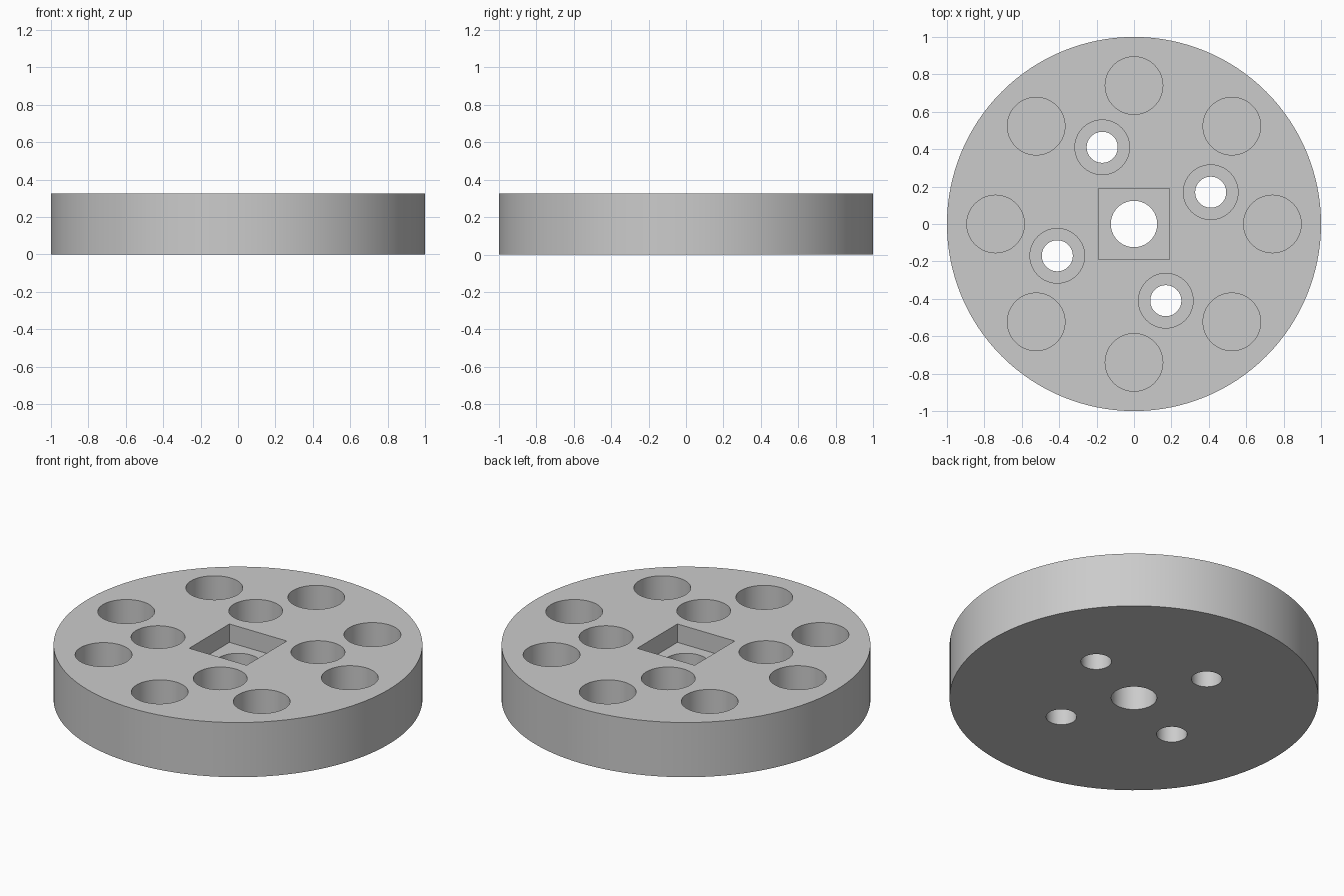
import bpy
import bmesh
from math import cos, sin, radians
from mathutils import Matrix

THICK = 0.327
TOP = THICK + 0.1   # cutters stick out above the disc

cube = bpy.data.objects.get("Cube")
if cube:
    bpy.data.objects.remove(cube, do_unlink=True)

grey = bpy.data.materials.new("grey")
grey.use_nodes = True
colour = (0.6, 0.6, 0.6, 1)
grey.diffuse_color = colour
grey.node_tree.nodes["Principled BSDF"].inputs["Base Color"].default_value = colour


def add_cylinder(bm, x, y, radius, low, high, sides=64):
    bmesh.ops.create_cone(bm, cap_ends=True, segments=sides,
                          radius1=radius, radius2=radius, depth=high - low,
                          matrix=Matrix.Translation((x, y, (low + high) / 2)))


def make_object(name, bm):
    mesh = bpy.data.meshes.new(name)
    bm.to_mesh(mesh)
    bm.free()
    mesh.materials.append(grey)
    obj = bpy.data.objects.new(name, mesh)
    bpy.context.collection.objects.link(obj)
    return obj


def ring(count, radius, start):
    for i in range(count):
        a = radians(start + i * 360 / count)
        yield radius * cos(a), radius * sin(a)


# Round body
bm = bmesh.new()
add_cylinder(bm, 0, 0, 1, 0, THICK, 128)
disc = make_object("disc", bm)

# Blind pockets: outer ring, screw head recesses and the square recess
bm = bmesh.new()
for x, y in ring(8, 0.74, 0):
    add_cylinder(bm, x, y, 0.154, THICK - 0.22, TOP)
for x, y in ring(4, 0.444, 22.5):
    add_cylinder(bm, x, y, 0.146, THICK - 0.17, TOP)
floor = THICK - 0.11
bmesh.ops.create_cube(bm, size=1, matrix=Matrix.Translation((0, 0, (floor + TOP) / 2))
                      @ Matrix.Diagonal((0.38, 0.38, TOP - floor, 1)))
pockets = make_object("pocket_cutter", bm)

# Through holes: centre bore and screw holes
bm = bmesh.new()
add_cylinder(bm, 0, 0, 0.124, -0.1, TOP)
for x, y in ring(4, 0.444, 22.5):
    add_cylinder(bm, x, y, 0.083, -0.1, TOP)
holes = make_object("through_hole_cutter", bm)

# Cut the body
bpy.ops.object.select_all(action="DESELECT")
bpy.context.view_layer.objects.active = disc
disc.select_set(True)
for cutter in (pockets, holes):
    cutter.hide_render = True
    mod = disc.modifiers.new(cutter.name, "BOOLEAN")
    mod.operation = "DIFFERENCE"
    mod.solver = "EXACT"
    mod.object = cutter
    bpy.ops.object.modifier_apply(modifier=mod.name)
    bpy.data.objects.remove(cutter, do_unlink=True)

bpy.ops.object.shade_smooth_by_angle(angle=radians(30))
